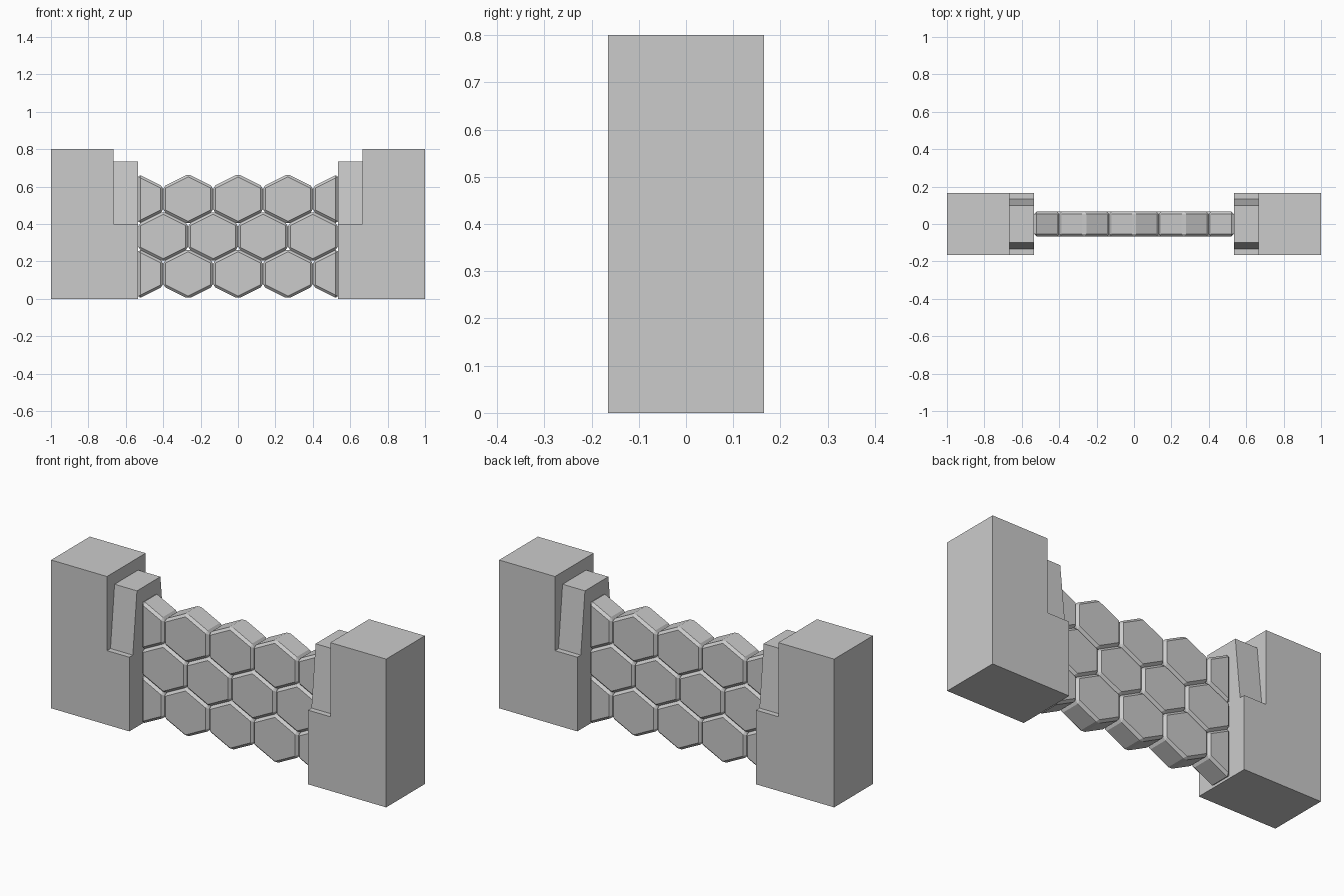
import bpy
import bmesh

cube = bpy.data.objects.get("Cube")
if cube:
    bpy.data.objects.remove(cube, do_unlink=True)

stone = bpy.data.materials.new("grey stone")
stone.use_nodes = True
grey = (0.6, 0.6, 0.6, 1)
stone.diffuse_color = grey
stone.node_tree.nodes["Principled BSDF"].inputs["Base Color"].default_value = grey

U = 2 / 30  # grid unit: a quarter of a tile's width


def finish(name, bm):
    bmesh.ops.recalc_face_normals(bm, faces=bm.faces)
    mesh = bpy.data.meshes.new(name)
    bm.to_mesh(mesh)
    bm.free()
    mesh.materials.append(stone)
    obj = bpy.data.objects.new(name, mesh)
    bpy.context.collection.objects.link(obj)
    return obj


def prism(name, profile, depth):
    """Extrude an x-z outline along y, centred on y = 0."""
    bm = bmesh.new()
    face = bm.faces.new([bm.verts.new((x, -depth / 2, z)) for x, z in profile])
    out = bmesh.ops.extrude_face_region(bm, geom=[face])
    moved = [v for v in out["geom"] if isinstance(v, bmesh.types.BMVert)]
    bmesh.ops.translate(bm, verts=moved, vec=(0, depth, 0))
    return finish(name, bm)


def tapered_block(name, x0, x1, z0, z1, half_bottom, half_top):
    """Box whose front and back lean inwards towards the top."""
    bm = bmesh.new()
    bmesh.ops.create_cube(bm, size=2)
    for v in bm.verts:
        top = v.co.z > 0
        v.co.x = x1 if v.co.x > 0 else x0
        v.co.y *= half_top if top else half_bottom
        v.co.z = z1 if top else z0
    return finish(name, bm)


def tile(name, cx, cz):
    """Pointed hexagon, cut in half where it would run into a pillar."""
    hexagon = [(0, 2), (2, 1), (2, -1), (0, -2), (-2, -1), (-2, 1)]
    if cx >= 8:
        hexagon = [p for p in hexagon if p[0] <= 0]
    elif cx <= -8:
        hexagon = [p for p in hexagon if p[0] >= 0]
    obj = prism(name, [((cx + x) * U, (cz + z) * U) for x, z in hexagon], 2 * U)
    bevel = obj.modifiers.new("edge bevel", "BEVEL")
    bevel.width = 0.0133
    bevel.segments = 1


# End pillars: stepped body with a tapered block on the step
for side, s in (("left", 1), ("right", -1)):
    outline = [(8, 0), (15, 0), (15, 12), (10, 12), (10, 6), (8, 6)]
    prism(side + "_pillar", [(s * x * U, z * U) for x, z in outline], 0.33)
    tapered_block(side + "_pillar_shoulder", *sorted((s * 8 * U, s * 10 * U)),
                  6 * U, 11 * U, 0.135, 0.1)

# Honeycomb wall: three staggered rows
for row in range(3):
    columns = (-6, -2, 2, 6) if row == 1 else (-8, -4, 0, 4, 8)
    for i, cx in enumerate(columns):
        tile(f"hexagon_tile_row{row + 1}_{i + 1}", cx, 2 + 3 * row)
